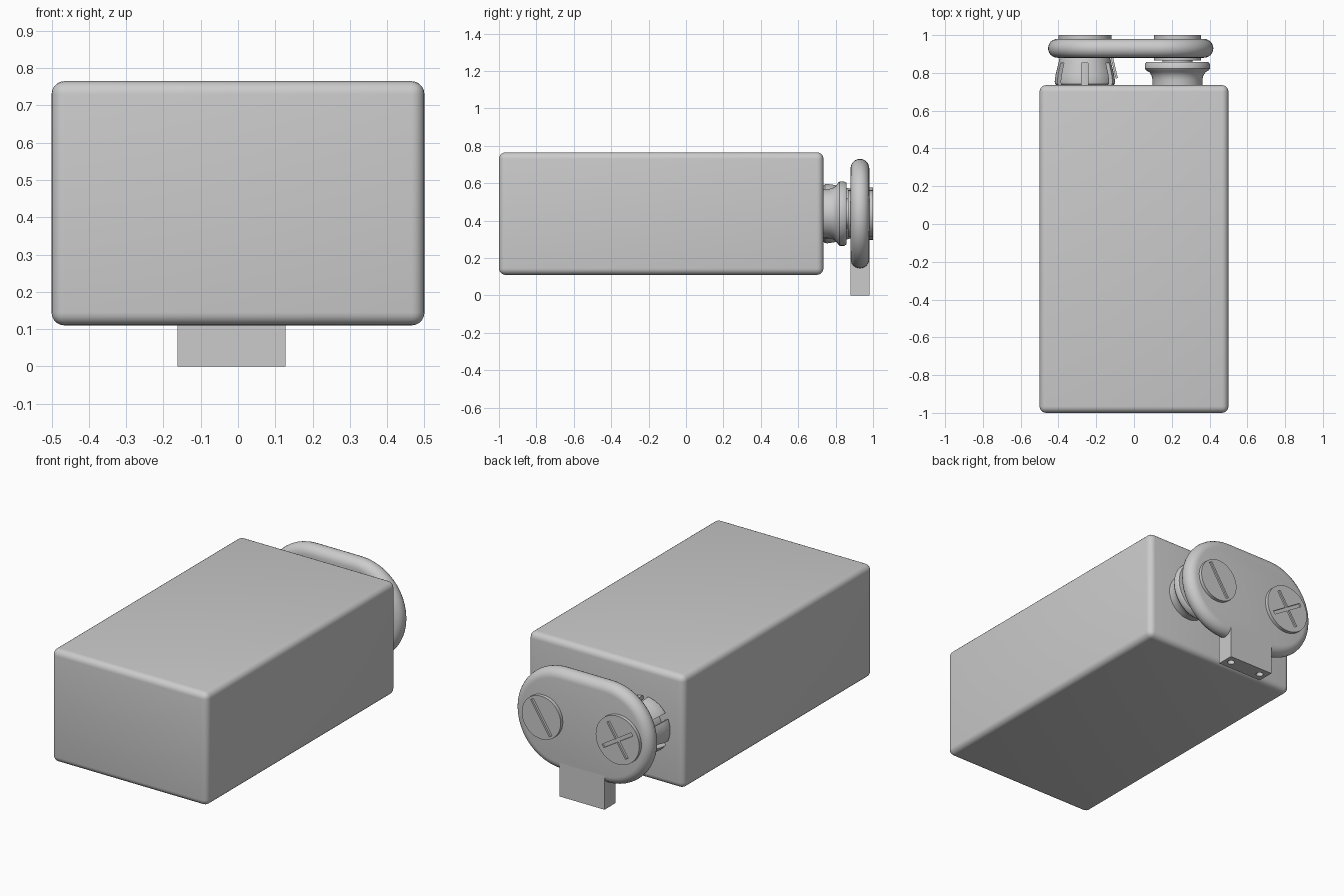
import bpy, bmesh
from math import pi, sin, cos, radians
from mathutils import Matrix, Vector

if "Cube" in bpy.data.objects:
    bpy.data.objects.remove(bpy.data.objects["Cube"])

ZC = 0.4375            # height of the terminal axis
XL, XR = -0.26, 0.23   # terminal centres


def finish(name, bm, smooth=True):
    bmesh.ops.recalc_face_normals(bm, faces=bm.faces)
    me = bpy.data.meshes.new(name)
    bm.to_mesh(me)
    bm.free()
    ob = bpy.data.objects.new(name, me)
    bpy.context.collection.objects.link(ob)
    if smooth:
        bpy.ops.object.select_all(action='DESELECT')
        bpy.context.view_layer.objects.active = ob
        ob.select_set(True)
        bpy.ops.object.shade_smooth_by_angle(angle=radians(35))
    return ob


def skin(name, loops, closed=False):
    """Bridge rings of points; cap the ends or close into a ring."""
    bm = bmesh.new()
    rings = [[bm.verts.new(p) for p in lp] for lp in loops]
    n = len(rings[0])
    pairs = list(zip(rings, rings[1:])) + ([(rings[-1], rings[0])] if closed else [])
    for a, b in pairs:
        for i in range(n):
            j = (i + 1) % n
            bm.faces.new((a[i], a[j], b[j], b[i]))
    if not closed:
        bm.faces.new(rings[0])
        bm.faces.new(rings[-1])
    return finish(name, bm)


def lathe(name, x, profile, closed=False, n=48):
    """Revolve (radius, y) points about the y axis through (x, ZC)."""
    return skin(name, [[(x + r * cos(2 * pi * i / n), y, ZC + r * sin(2 * pi * i / n))
                        for i in range(n)] for r, y in profile], closed)


def box(name, centre, size, angle=0):
    bm = bmesh.new()
    bmesh.ops.create_cube(bm, size=1, matrix=Matrix.Translation(centre)
                          @ Matrix.Rotation(angle, 4, 'Y')
                          @ Matrix.Diagonal((*size, 1)))
    return finish(name, bm, False)


def cut(ob, cutters):
    for c in cutters:
        c.hide_render = True
        c.hide_viewport = True
        m = ob.modifiers.new("cut", 'BOOLEAN')
        m.operation = 'DIFFERENCE'
        m.solver = 'EXACT'
        m.object = c


# Battery case with rounded edges
bm = bmesh.new()
bmesh.ops.create_cube(bm, size=1, matrix=Matrix.Translation((0, -0.1325, ZC))
                      @ Matrix.Diagonal((1, 1.735, 0.655, 1)))
bmesh.ops.bevel(bm, geom=bm.edges[:], offset=0.035, segments=5, profile=0.5, affect='EDGES')
finish("battery_case", bm)

# Connector plate: stadium outline with a fully rounded rim
loops = []
for k in range(13):
    a = -pi / 2 + pi * k / 12
    r = 0.2425 + 0.05 * cos(a)
    loop = []
    for cx, start in ((0.1275, -pi / 2), (-0.1625, pi / 2)):
        for i in range(25):
            t = start + pi * i / 24
            loop.append((cx + r * cos(t), 0.93 + 0.05 * sin(a), ZC + r * sin(t)))
    loops.append(loop)
skin("connector_plate", loops)

# Wire tab with two lead holes in its underside
tab = box("wire_tab", (-0.0175, 0.93, 0.1), (0.29, 0.1, 0.2))
holes = []
for x in (-0.12, 0.085):
    bm = bmesh.new()
    bmesh.ops.create_cone(bm, cap_ends=True, segments=20, radius1=0.02, radius2=0.02,
                          depth=0.2, matrix=Matrix.Translation((x, 0.93, 0)))
    holes.append(finish("wire_hole_cutter", bm))
cut(tab, holes)

# Marked discs on the outer face: cross and single bar grooves
for name, x, r, angles in (("plus_disc", XL, 0.14, (32, -57)), ("minus_disc", XR, 0.125, (-57,))):
    disc = lathe(name, x, [(r, 0.97), (r, 1.0)])
    # viewed from behind, x runs to the left
    cut(disc, [box("groove_cutter", (x, 1.0, ZC), (0.22, 0.02, 0.02), radians(a))
               for a in angles])

# Solid stud: waist, flange, and the cap that joins it to the plate
lathe("stud_terminal", XR, [(0.132, 0.725), (0.132, 0.765), (0.137, 0.785), (0.148, 0.803),
                            (0.165, 0.813), (0.172, 0.822), (0.172, 0.846), (0.165, 0.857),
                            (0.08, 0.857)])
lathe("stud_cap", XR, [(0.08, 0.85), (0.08, 0.866), (0.125, 0.866), (0.125, 0.89)])

# Slotted socket: tapered petals around an inner post
socket = lathe("socket_terminal", XL, [(0.146, 0.73), (0.158, 0.742), (0.16, 0.755),
                                       (0.155, 0.79), (0.132, 0.885), (0.11, 0.885),
                                       (0.132, 0.79), (0.135, 0.73)], closed=True)
slots = []
for i in range(6):
    a = pi / 2 + i * pi / 3
    slots.append(box("slot_cutter", (XL + 0.15 * cos(a), 0.785, ZC + 0.15 * sin(a)),
                     (0.09, 0.135, 0.035), -a))
cut(socket, slots)
lathe("socket_post", XL, [(0.1, 0.73), (0.1, 0.89)])

# One petal bent outward
bm = bmesh.new()
bmesh.ops.create_cube(bm, size=1, matrix=Matrix.Translation((-0.105, 0.83, ZC))
                      @ Matrix.Rotation(radians(13), 4, 'Z')
                      @ Matrix.Diagonal((0.012, 0.12, 0.1, 1)))
finish("bent_petal", bm, False)
